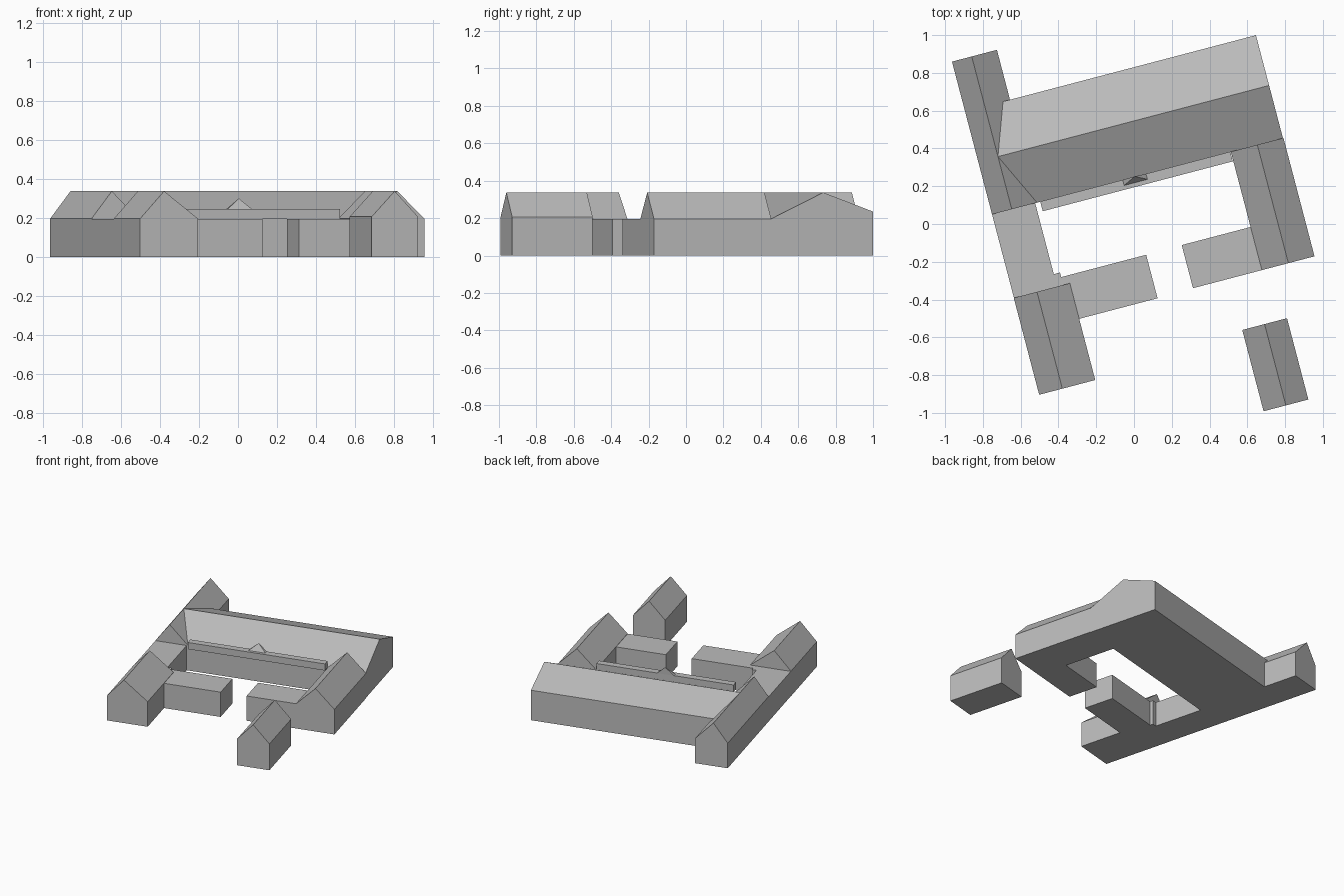
import bpy, math
from mathutils import Matrix

cube = bpy.data.objects.get("Cube")
if cube:
    bpy.data.objects.remove(cube, do_unlink=True)

# One plain grey for every part
grey = bpy.data.materials.new("plain_grey")
grey.use_nodes = True
colour = (0.5, 0.5, 0.5, 1)
grey.diffuse_color = colour
grey.node_tree.nodes["Principled BSDF"].inputs["Base Color"].default_value = colour

# The whole site is turned about the vertical axis
TURN = Matrix.Rotation(math.radians(14.7), 4, 'Z')


def add_mesh(name, verts, faces):
    mesh = bpy.data.meshes.new(name)
    mesh.from_pydata(verts, [], faces)
    mesh.transform(TURN)
    mesh.materials.append(grey)
    obj = bpy.data.objects.new(name, mesh)
    bpy.context.collection.objects.link(obj)
    return obj


def prism(name, profile, start, end, along_x=False):
    """Extrude an (across, height) profile along one site axis."""
    n = len(profile)
    if along_x:
        verts = [(t, a, z) for t in (start, end) for a, z in profile]
    else:
        verts = [(a, t, z) for t in (end, start) for a, z in profile]
    faces = [tuple(reversed(range(n))), tuple(range(n, 2 * n))]
    faces += [(i, (i + 1) % n, n + (i + 1) % n, n + i) for i in range(n)]
    return add_mesh(name, verts, faces)


def house(name, a0, a1, ridge, start, end, eave0=0.196, eave1=0.196, along_x=False):
    profile = [(a0, 0), (a1, 0), (a1, eave1), (ridge, 0.337), (a0, eave0)]
    return prism(name, profile, start, end, along_x)


def block(name, x0, x1, y0, y1, z0=0, z1=0.194):
    return prism(name, [(x0, z0), (x1, z0), (x1, z1), (x0, z1)], y0, y1)


# Pitched-roof buildings
house("main_hall", 0.24, 0.803, 0.528, -0.606, 0.878, eave1=0.235, along_x=True)
house("west_wing", -0.714, -0.468, -0.606, 0.24, 1.076)
house("east_wing", 0.593, 0.881, 0.738, -0.408, 0.24)
house("southwest_house", -0.715, -0.408, -0.588, -0.747, -0.217)
house("detached_house", 0.412, 0.657, 0.534, -1.133, -0.688, eave0=0.206, eave1=0.206)

# Flat-roofed links around the courtyard
block("west_link", -0.714, -0.478, -0.217, 0.24)
block("southwest_link", -0.6, 0.021, -0.412, -0.174)
block("corner_infill", -0.5, -0.444, -0.19, -0.149)
block("southeast_link", 0.216, 0.62, -0.408, -0.172)

# Canopy along the courtyard front with its small pediment
block("courtyard_canopy", -0.45, 0.59, 0.188, 0.241, 0.193, 0.245)
add_mesh("canopy_pediment",
         [(0, 0.21, 0.244), (0.13, 0.21, 0.244), (0.13, 0.241, 0.244),
          (0, 0.241, 0.244), (0.068, 0.243, 0.3)],
         [(3, 2, 1, 0), (0, 1, 4), (1, 2, 4), (2, 3, 4), (3, 0, 4)])
